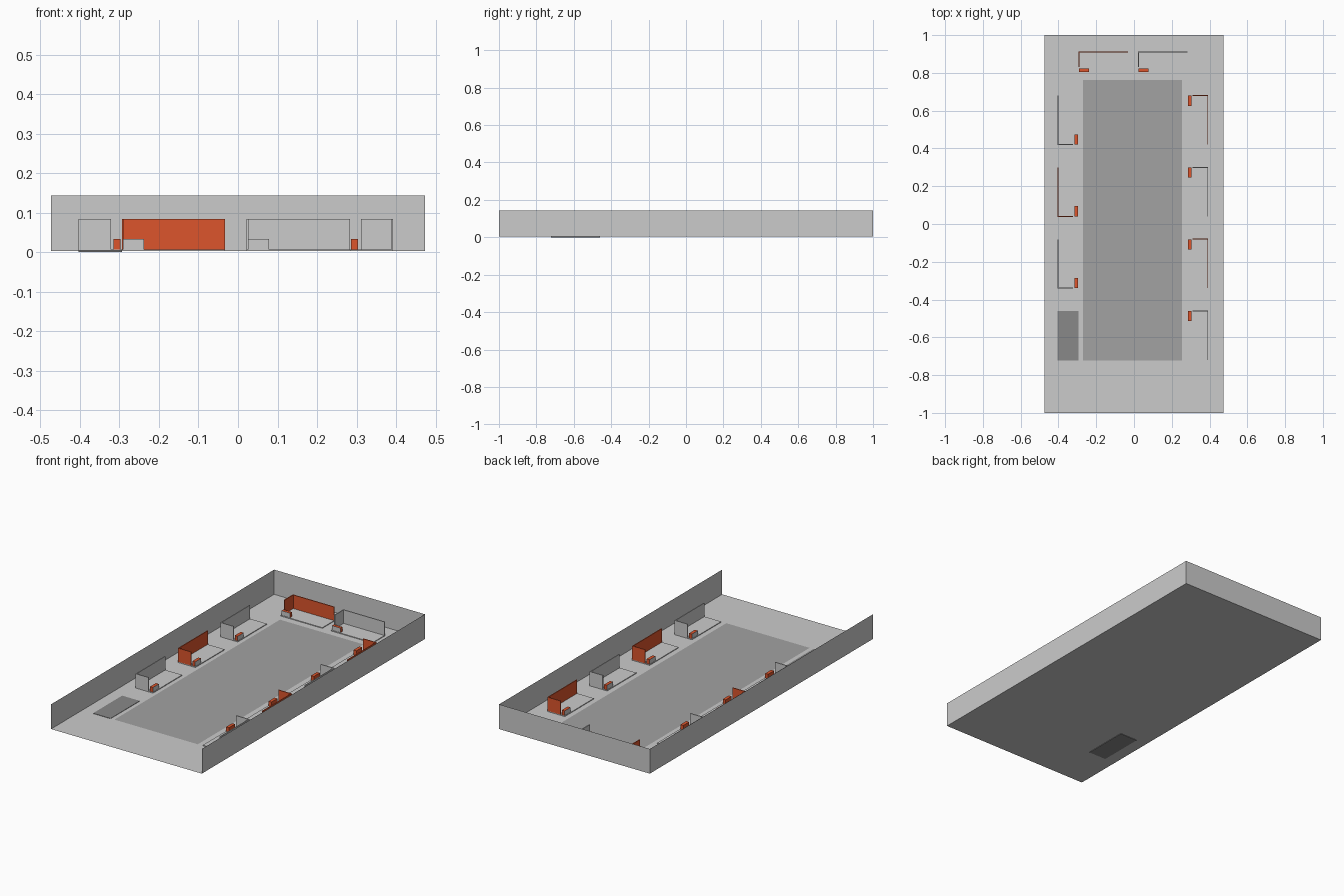
import bpy, bmesh, math
from mathutils import Matrix

if "Cube" in bpy.data.objects:
    bpy.data.objects.remove(bpy.data.objects["Cube"])

FLOOR_Z = 0.003
BASE_TOP = 0.007
LENGTH, DEPTH = 0.261, 0.11
T = 0.005


def material(name, color):
    m = bpy.data.materials.new(name)
    m.diffuse_color = color
    m.use_nodes = True
    m.node_tree.nodes["Principled BSDF"].inputs["Base Color"].default_value = m.diffuse_color
    return m


orange = material("orange", (0.72, 0.09, 0.025, 1))
grey = material("grey", (0.6, 0.6, 0.6, 1))
carpet_grey = material("carpet_grey", (0.36, 0.36, 0.36, 1))
dark_grey = material("dark_grey", (0.25, 0.25, 0.25, 1))


def mesh_object(name, bm, mats=(), matrix=None):
    bmesh.ops.recalc_face_normals(bm, faces=bm.faces)
    me = bpy.data.meshes.new(name)
    bm.to_mesh(me)
    bm.free()
    for m in mats:
        me.materials.append(m)
    ob = bpy.data.objects.new(name, me)
    bpy.context.collection.objects.link(ob)
    if matrix:
        ob.matrix_world = matrix
    return ob


def prism(outline, z0, z1):
    """Closed solid from a flat outline."""
    bm = bmesh.new()
    face = bm.faces.new([bm.verts.new((x, y, z0)) for x, y in outline])
    ext = bmesh.ops.extrude_face_region(bm, geom=[face], use_keep_orig=True)
    for v in ext["geom"]:
        if isinstance(v, bmesh.types.BMVert):
            v.co.z = z1
    return bm


def rect(x0, y0, x1, y1):
    return [(x0, y0), (x1, y0), (x1, y1), (x0, y1)]


def sheet(name, x0, y0, x1, y1, z, mats):
    bm = bmesh.new()
    face = bm.faces.new([bm.verts.new((x, y, z)) for x, y in rect(x0, y0, x1, y1)])
    ob = mesh_object(name, bm, mats)
    if ob.data.polygons[0].normal.z < 0:
        ob.data.flip_normals()
    return ob


# Hall shell: floor sheet and three thin walls, open at the front
sheet("floor", -0.473, -1, 0.473, 1, FLOOR_Z, [grey])
bm = bmesh.new()
path = [(-0.473, -1), (-0.473, 1), (0.473, 1), (0.473, -1)]
low = [bm.verts.new((x, y, FLOOR_Z)) for x, y in path]
high = [bm.verts.new((x, y, 0.143)) for x, y in path]
for i in range(3):
    bm.faces.new((low[i], low[i + 1], high[i + 1], high[i]))
mesh_object("hall_walls", bm, [grey])

# Central carpet and the empty dark pad
sheet("carpet", -0.27, -0.722, 0.253, 0.762, 0.0045, [carpet_grey])
mesh_object("empty_pad", prism(rect(-0.404, -0.722, -0.294, -0.461), 0, 0.005), [dark_grey])


def booth(n, x, y, turn, wall_mat):
    """Booth whose back runs along local +x and which opens to local -y."""
    mat = Matrix.Translation((x, y, 0)) @ Matrix.Rotation(math.radians(turn), 4, "Z")
    mesh_object(f"booth_base_{n}", prism(rect(0, -DEPTH, LENGTH, 0), FLOOR_Z, BASE_TOP), [grey], mat)
    # L-shaped partition
    ell = [(0, 0), (0, -0.082), (T, -0.082), (T, -T), (LENGTH, -T), (LENGTH, 0)]
    mesh_object(f"booth_partition_{n}", prism(ell, BASE_TOP, 0.084), [wall_mat], mat)
    # Counter: orange with a grey front panel
    ob = mesh_object(f"booth_counter_{n}", prism(rect(0.003, -0.107, 0.056, -0.089), BASE_TOP, 0.033),
                     [orange, grey], mat)
    for p in ob.data.polygons:
        if p.normal.y < -0.9:
            p.material_index = 1


# Booths: back pair, left row of three, right row of four
places = [(-0.294, 0.913, 0, orange), (0.022, 0.913, 0, grey)]
for i in range(3):
    places.append((-0.404, 0.418 - 0.38 * i, 90, orange if i % 2 else grey))
for i in range(4):
    places.append((0.393, 0.682 - 0.38 * i, -90, grey if i % 2 else orange))
for n, p in enumerate(places, 1):
    booth(n, *p)
